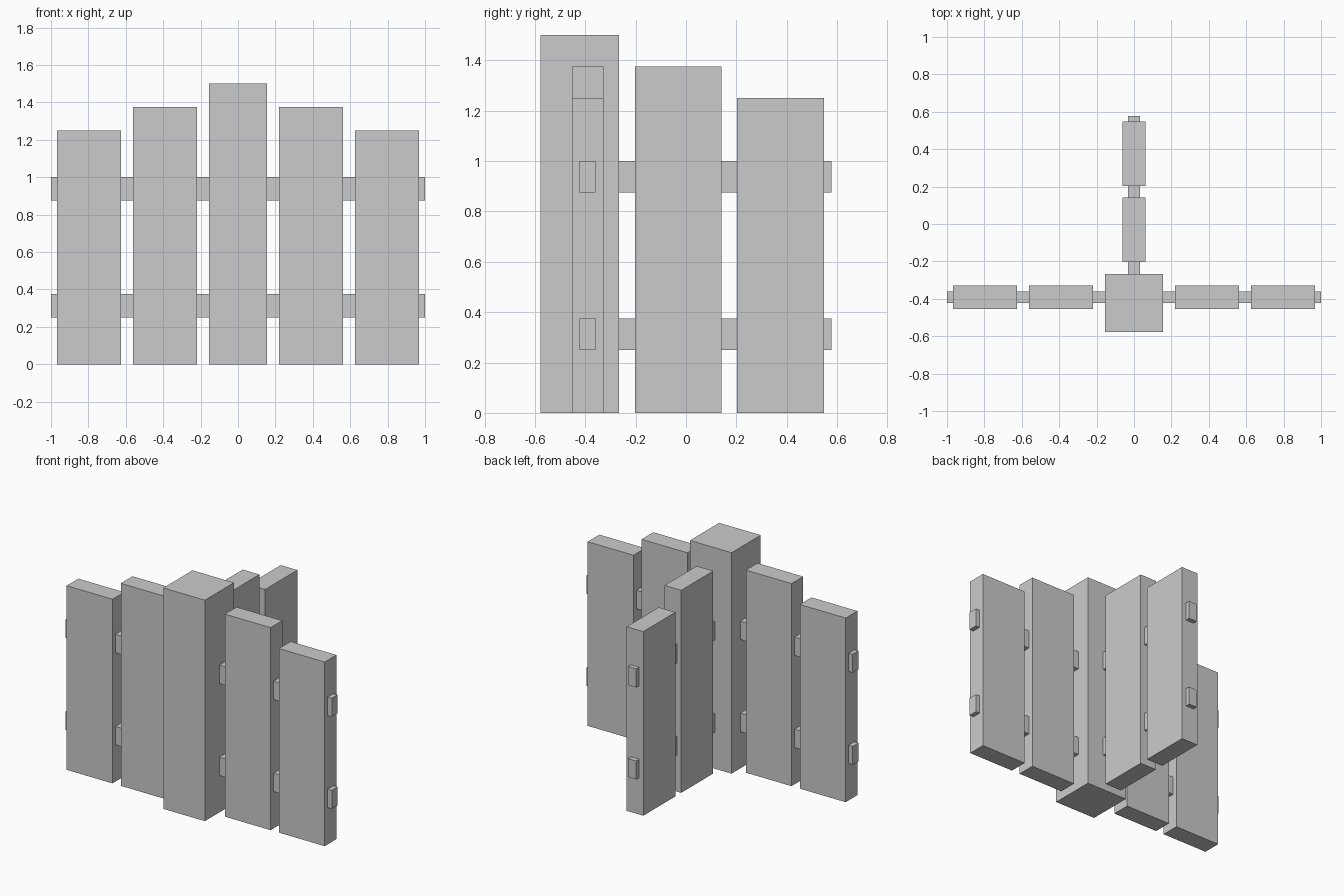
import bpy
import bmesh
from mathutils import Vector

if "Cube" in bpy.data.objects:
    bpy.data.objects.remove(bpy.data.objects["Cube"])

POST_Y = -0.422      # centre of the corner post
RAIL_Y = -0.391      # centre line of the side arms
PLANKS = [(0.219, 0.5625, 1.375), (0.625, 0.969, 1.25)]  # near, far, height
RAILS = [("lower", 0.25, 0.375), ("upper", 0.875, 1.0)]


def box(name, lo, hi):
    lo, hi = Vector(lo), Vector(hi)
    bm = bmesh.new()
    bmesh.ops.create_cube(bm, size=1)
    bmesh.ops.scale(bm, vec=hi - lo, verts=bm.verts)
    mesh = bpy.data.meshes.new(name)
    bm.to_mesh(mesh)
    bm.free()
    obj = bpy.data.objects.new(name, mesh)
    obj.location = (lo + hi) / 2
    bpy.context.collection.objects.link(obj)
    return obj


# Central post
box("post", (-0.156, POST_Y - 0.156, 0), (0.156, POST_Y + 0.156, 1.5))

# Stepped planks on the left, right and back arms
for i, (near, far, height) in enumerate(PLANKS, 1):
    for side, a, b in (("left", -far, -near), ("right", near, far)):
        box(f"{side}_plank_{i}", (a, RAIL_Y - 0.0625, 0), (b, RAIL_Y + 0.0625, height))
    box(f"back_plank_{i}", (-0.0625, POST_Y + near, 0), (0.0625, POST_Y + far, height))

# Horizontal rails threading the planks
for level, z0, z1 in RAILS:
    box(f"{level}_side_rail", (-1, RAIL_Y - 0.031, z0), (1, RAIL_Y + 0.031, z1))
    box(f"{level}_back_rail", (-0.031, RAIL_Y + 0.031, z0), (0.031, POST_Y + 1, z1))
